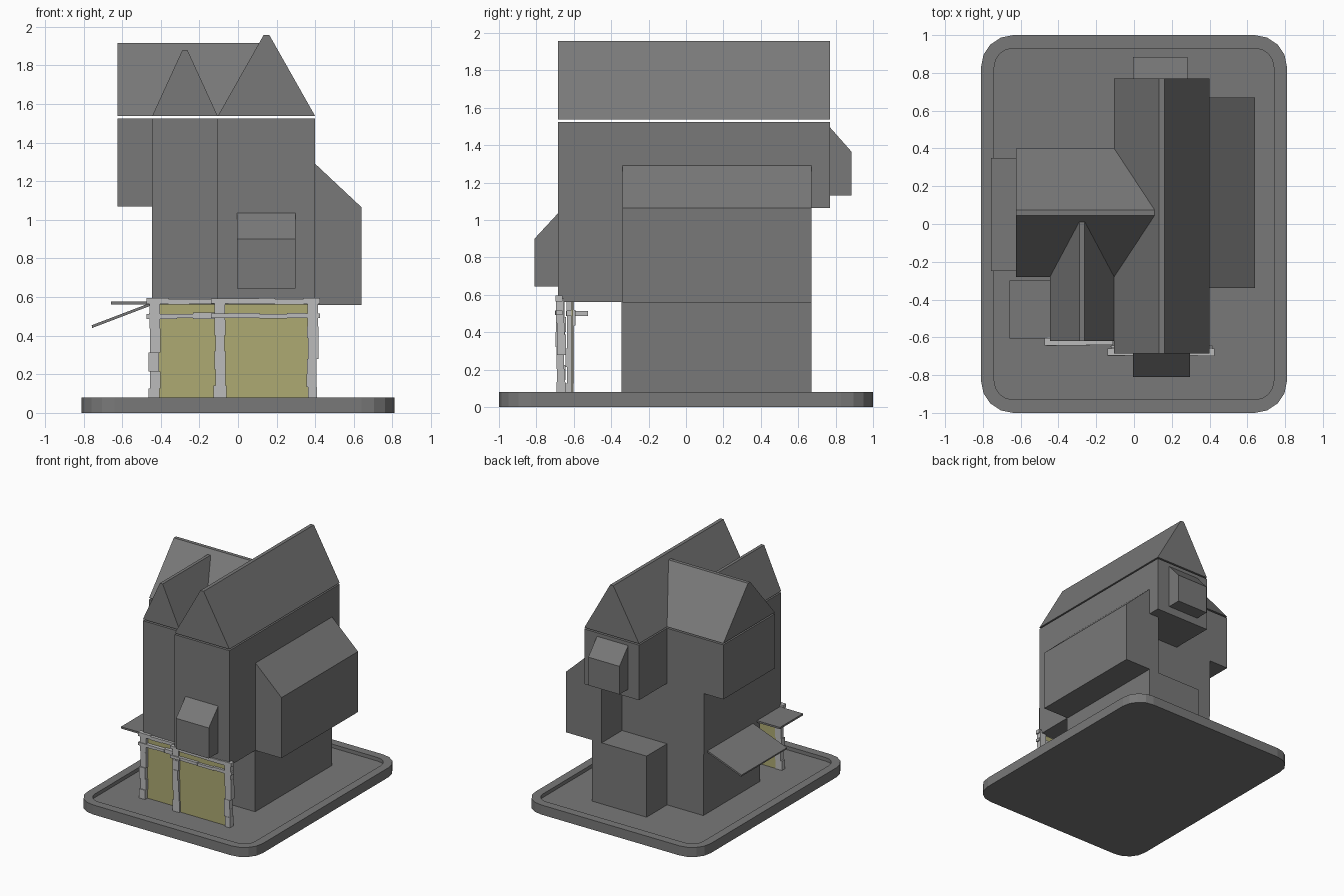
import bpy, bmesh, math, random
from mathutils import Vector

if "Cube" in bpy.data.objects:
    bpy.data.objects.remove(bpy.data.objects["Cube"])

random.seed(4)


def material(name, r, g, b):
    m = bpy.data.materials.new(name)
    m.diffuse_color = (r, g, b, 1)
    m.use_nodes = True
    m.node_tree.nodes["Principled BSDF"].inputs["Base Color"].default_value = m.diffuse_color
    return m


GREY = material("slate grey", 0.19, 0.19, 0.19)
STONE = material("light stone", 0.50, 0.50, 0.50)
YELLOW = material("dull yellow", 0.42, 0.40, 0.17)


def finish(name, bm, mat):
    bmesh.ops.recalc_face_normals(bm, faces=bm.faces)
    me = bpy.data.meshes.new(name)
    bm.to_mesh(me)
    bm.free()
    me.materials.append(mat)
    ob = bpy.data.objects.new(name, me)
    bpy.context.collection.objects.link(ob)
    return ob


def add_prism(bm, profile, axis, lo, hi):
    """Extrude a profile along x (profile y,z) or y (profile x,z)."""
    def pt(p, t):
        return (t, p[0], p[1]) if axis == "x" else (p[0], t, p[1])
    a = [bm.verts.new(pt(p, lo)) for p in profile]
    b = [bm.verts.new(pt(p, hi)) for p in profile]
    bm.faces.new(a)
    bm.faces.new(b[::-1])
    n = len(a)
    for i in range(n):
        bm.faces.new((a[i], a[(i + 1) % n], b[(i + 1) % n], b[i]))


def prism(name, profile, axis, lo, hi, mat=GREY):
    bm = bmesh.new()
    add_prism(bm, profile, axis, lo, hi)
    return finish(name, bm, mat)


def add_box(bm, x0, x1, y0, y1, z0, z1):
    add_prism(bm, [(x0, z0), (x1, z0), (x1, z1), (x0, z1)], "y", y0, y1)


def box(name, x0, x1, y0, y1, z0, z1, mat=GREY):
    bm = bmesh.new()
    add_box(bm, x0, x1, y0, y1, z0, z1)
    return finish(name, bm, mat)


# base tray: rounded slab with a raised rim
def outline(hx, hy, r):
    pts = []
    for k, (sx, sy) in enumerate([(1, 1), (-1, 1), (-1, -1), (1, -1)]):
        for i in range(5):
            a = math.radians(90 * k + 22.5 * i)
            pts.append((sx * (hx - r) + r * math.cos(a), sy * (hy - r) + r * math.sin(a)))
    return pts


bm = bmesh.new()
rings = []
for hx, hy, r, z in [(.81, 1, .17, 0), (.81, 1, .17, .08), (.74, .93, .10, .08), (.74, .93, .10, .05)]:
    rings.append([bm.verts.new((x, y, z)) for x, y in outline(hx, hy, r)])
for a, b in zip(rings, rings[1:]):
    for i in range(len(a)):
        j = (i + 1) % len(a)
        bm.faces.new((a[i], a[j], b[j], b[i]))
bm.faces.new(rings[0][::-1])
bm.faces.new(rings[-1])
finish("base_tray", bm, GREY)

# ground floor
box("ground_floor", -.44, .40, -.345, .40, .05, .565)
box("ground_floor_rear", -.105, .40, .39, .67, .05, .56)

# upper floors
box("main_upper_front", -.105, .40, -.685, .40, .562, 1.525)
box("main_upper_rear", -.105, .40, .39, .77, 1.065, 1.525)
box("left_upper", -.445, -.10, -.62, .40, .562, 1.525)
box("left_wing", -.625, -.30, -.28, .40, 1.07, 1.525)

# projecting bays with sloped tops
prism("right_bay", [(.31, .56), (.64, .56), (.64, 1.065), (.40, 1.29), (.31, 1.29)], "y", -.34, .67)
prism("front_bay", [(-.67, .645), (-.81, .645), (-.81, .90), (-.685, 1.035), (-.67, 1.035)], "x", -.005, .297)
prism("rear_bay", [(.76, 1.13), (.885, 1.13), (.885, 1.365), (.77, 1.495), (.76, 1.495)], "x", -.005, .283)


# gable roofs with a narrow flat ridge, floating just above the walls
def roof(name, axis, a, b, lo, hi, top, ridge):
    m = (a + b) / 2
    prism(name, [(a, 1.537), (b, 1.537), (m + ridge, top), (m - ridge, top)], axis, lo, hi)


roof("main_roof", "y", -.105, .40, -.685, .77, 1.957, .015)
roof("left_front_roof", "y", -.445, -.105, -.62, .01, 1.88, .013)
roof("cross_roof", "x", -.28, .40, -.625, .108, 1.915, .015)

# left awnings
prism("sloped_awning", [(-.755, .440), (-.44, .560), (-.44, .575), (-.758, .454)], "y", -.25, .35)
box("flat_awning", -.658, -.44, -.605, -.30, .562, .577)

# shop front panels
box("left_shop_panel", -.44, -.105, -.612, -.606, .05, .562, YELLOW)
box("right_shop_panel", -.105, .40, -.674, -.668, .05, .562, YELLOW)


# rough stone pillars and beams made of jittered blocks
def pillar(name, cx, cy, w, d):
    bm = bmesh.new()
    z = .05
    while z < .57:
        top = min(.58, z + random.uniform(.06, .13))
        if .58 - top < .04:
            top = .58
        j = [random.uniform(-.006, .006) for _ in range(4)]
        add_box(bm, cx - w + j[0], cx + w + j[1], cy - d + j[2], cy + d + j[3], z, top)
        z = top
    finish(name, bm, STONE)


def beam(name, x0, x1, cy, d, z0, z1):
    bm = bmesh.new()
    x = x0
    while x < x1 - .001:
        end = min(x1, x + random.uniform(.08, .16))
        if x1 - end < .05:
            end = x1
        j = [random.uniform(-.004, .004) for _ in range(3)]
        add_box(bm, x, end, cy - d + j[0], cy + d, z0 + j[1], z1 + j[2])
        x = end
    finish(name, bm, STONE)


pillar("left_pillar", -.433, -.618, .027, .022)
pillar("middle_pillar", -.093, -.670, .028, .022)
pillar("right_pillar", .385, -.670, .026, .022)
for tag, x0, x1, cy in [("left", -.475, -.11, -.622), ("right", -.14, .425, -.678)]:
    beam(tag + "_top_beam", x0, x1, cy, .018, .565, .592)
    beam(tag + "_lower_beam", x0, x1, cy, .018, .489, .515)
box("left_side_beam", -.462, -.437, -.62, -.525, .486, .514, STONE)
